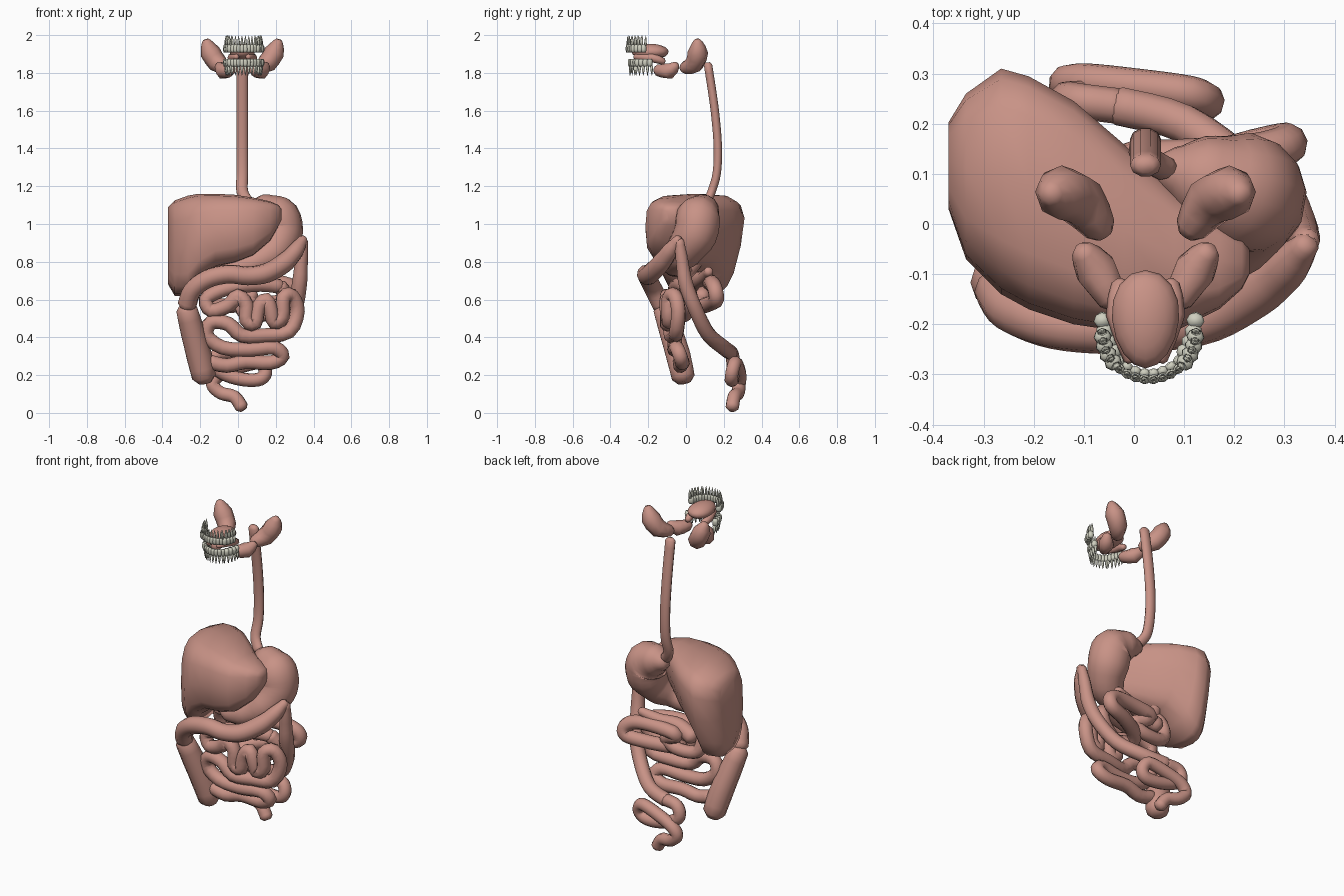
import bpy, bmesh
from math import sin, cos, pi, radians
from mathutils import Vector, Matrix


def material(name, rgb):
    m = bpy.data.materials.new(name)
    m.diffuse_color = (*rgb, 1)
    return m


FLESH = material("flesh", (0.58, 0.29, 0.24))
ENAMEL = material("enamel", (0.62, 0.62, 0.52))
MID = 0.023  # mirror plane of the mouth


def add(name, bm, mat=FLESH):
    bmesh.ops.recalc_face_normals(bm, faces=bm.faces)
    me = bpy.data.meshes.new(name)
    bm.to_mesh(me)
    bm.free()
    me.materials.append(mat)
    for p in me.polygons:
        p.use_smooth = True
    ob = bpy.data.objects.new(name, me)
    bpy.context.collection.objects.link(ob)
    return ob


def loft(bm, rings):
    rows = [[bm.verts.new(p) for p in r] for r in rings]
    n = len(rows[0])
    for a, b in zip(rows, rows[1:]):
        for i in range(n):
            bm.faces.new((a[i], a[(i + 1) % n], b[(i + 1) % n], b[i]))
    bm.faces.new(rows[0])
    bm.faces.new(rows[-1])


def tube(name, pts, r, radii=None, sides=10, steps=4, squash=1.0):
    """Round-ended tube through the points, with a spline path."""
    P = [Vector(p) for p in pts]
    R = radii or [r] * len(P)
    path = []
    for i in range(len(P) - 1):
        a, b, c, d = P[max(i - 1, 0)], P[i], P[i + 1], P[min(i + 2, len(P) - 1)]
        for k in range(steps):
            t = k / steps
            q = 0.5 * (2 * b + (c - a) * t + (2 * a - 5 * b + 4 * c - d) * t * t
                       + (3 * b - a - 3 * c + d) * t ** 3)
            s = t * t * (3 - 2 * t)
            path.append((q, R[i] * (1 - s) + R[i + 1] * s))
    path.append((P[-1], R[-1]))
    tan = [(path[min(i + 1, len(path) - 1)][0] - path[max(i - 1, 0)][0]).normalized()
           for i in range(len(path))]
    u = tan[0].orthogonal().normalized()
    if abs(tan[0].x) < 0.9:
        u = (Vector((1, 0, 0)) - tan[0] * tan[0].x).normalized()
    rings = []
    for i, (q, rad) in enumerate(path):
        u = (u - tan[i] * u.dot(tan[i])).normalized()
        v = tan[i].cross(u)

        def ring(off, f):
            return [q + tan[i] * off + (u * cos(2 * pi * j / sides)
                    + v * squash * sin(2 * pi * j / sides)) * rad * f for j in range(sides)]
        if i == 0:
            rings.append(ring(-rad * 0.5, 0.55))
        rings.append(ring(0, 1))
        if i == len(path) - 1:
            rings.append(ring(rad * 0.5, 0.55))
    bm = bmesh.new()
    loft(bm, rings)
    return add(name, bm)


# Oesophagus
tube("oesophagus", [(MID, .117, 1.84), (MID, .15, 1.62), (MID, .168, 1.42), (MID, .163, 1.27),
                    (MID, .135, 1.17), (.06, .11, 1.11)], .031, squash=.75)

# Stomach
tube("stomach", [(.07, .11, 1.08), (.14, .09, 1.07), (.21, .065, 1.03), (.225, .05, .95),
                 (.19, -.01, .86), (.1, -.06, .8), (0, -.06, .77), (-.06, -.03, .77)], 0,
     [.045, .09, .12, .118, .1, .07, .05, .04], sides=14)

# Liver: lofted rounded sections along x (x, y front, y back, z low, z high, backward lean)
sections = [(-.37, .03, .22, .68, 1.09, .03), (-.335, -.07, .29, .62, 1.125, .05),
            (-.265, -.14, .345, .62, 1.15, .055), (-.21, -.17, .33, .7, 1.16, .055),
            (-.12, -.2, .28, .77, 1.16, .055), (-.02, -.215, .19, .79, 1.155, .05),
            (.08, -.215, .09, .83, 1.14, .04), (.17, -.17, .02, .91, 1.12, .03),
            (.215, -.13, -.02, .99, 1.1, .01), (.23, -.1, -.05, 1.02, 1.08, 0)]
bm = bmesh.new()
rings = []
for x, y0, y1, z0, z1, lean in sections:
    ring = []
    for j in range(16):
        c, s = cos(2 * pi * j / 16), sin(2 * pi * j / 16)
        c, s = [abs(w) ** .62 * (1 if w > 0 else -1) for w in (c, s)]
        back = max(c, 0)
        ring.append((x, (y0 + y1) / 2 + c * (y1 - y0) / 2 + lean * (s - 1) * back,
                     (z0 + z1) / 2 + s * (z1 - z0) / 2))
    rings.append(ring)
loft(bm, rings)
add("liver", bm)

# Gallbladder, pancreas and duodenum
tube("gallbladder", [(-.13, 0, .73), (-.11, .05, .8), (-.09, .09, .88)], 0, [.035, .04, .025])
tube("pancreas", [(-.1, .08, .66), (0, .07, .7), (.12, .1, .72), (.22, .12, .75)], 0,
     [.045, .045, .035, .025])
tube("duodenum", [(-.06, -.03, .77), (-.13, .02, .75), (-.16, .06, .67), (-.13, .08, .58),
                  (0, .09, .57), (.08, .08, .61)], .038)

# Small intestine: back loops, then front coils
tube("jejunum", [(.08, .08, .61), (-.02, .12, .67), (.12, .13, .69), (.24, .14, .685),
                 (.3, .155, .65), (.29, .16, .6), (.18, .13, .58), (.06, .07, .56),
                 (.03, .01, .54), (.12, -.01, .52), (.21, .01, .56), (.25, .02, .62),
                 (.22, 0, .67)], .041)
tube("small_intestine", [
    (.22, 0, .67), (.12, -.03, .68), (0, -.05, .67), (-.1, -.06, .645), (-.17, -.06, .6),
    (-.14, -.07, .54), (-.05, -.09, .57), (.0, -.1, .62), (.045, -.1, .57), (.045, -.1, .49),
    (.09, -.1, .475), (.11, -.1, .56), (.15, -.1, .6), (.175, -.1, .54), (.19, -.09, .48),
    (.235, -.09, .51), (.24, -.09, .61), (.285, -.06, .62), (.315, -.04, .54), (.27, -.05, .43),
    (.14, -.06, .41), (.02, -.08, .41), (-.05, -.08, .47), (-.14, -.07, .48), (-.165, -.06, .41),
    (-.08, -.06, .345), (.06, -.06, .335), (.19, -.05, .345), (.235, -.03, .3), (.17, -.02, .265),
    (.04, -.02, .27), (-.06, -.03, .25), (-.15, -.03, .27)], .039, steps=3)

# Large intestine
tube("ascending_colon", [(-.18, -.015, .19), (-.205, -.04, .3), (-.24, -.08, .43), (-.272, -.12, .55)],
     0, [.064, .068, .064, .056], steps=2)
tube("transverse_colon", [(-.27, -.13, .57), (-.24, -.17, .65), (-.16, -.2, .71), (-.05, -.21, .735),
                          (.05, -.205, .725), (.15, -.185, .74), (.24, -.135, .79), (.3, -.09, .85),
                          (.345, -.04, .92)], 0,
     [.05, .05, .05, .05, .05, .052, .052, .045, .026])
tube("descending_colon", [(.345, -.035, .91), (.335, -.02, .8), (.325, 0, .68), (.3, .05, .55),
                          (.22, .115, .42), (.1, .2, .345), (-.03, .235, .32)], 0,
     [.026, .035, .04, .04, .04, .04, .04])
tube("sigmoid_colon", [(-.03, .235, .32), (-.11, .245, .31), (-.13, .25, .25), (-.06, .25, .2),
                       (.04, .245, .175), (.12, .24, .18), (.145, .245, .22), (.11, .26, .265),
                       (0, .275, .24), (-.1, .285, .2), (-.135, .28, .15), (-.09, .275, .105),
                       (-.02, .255, .085), (.02, .245, .03)], .036)

# Tongue
bm = bmesh.new()
bmesh.ops.create_uvsphere(bm, u_segments=16, v_segments=10, radius=1)
for v in bm.verts:
    taper = 1 + .12 * v.co.y
    v.co = (MID + v.co.x * .067 * taper, -.19 + v.co.y * .098, 1.912 + v.co.z * .042)
add("tongue", bm)

# Salivary glands, mirrored left and right
for side, sg in (("right", -1), ("left", 1)):
    def m(*pts):
        return [(MID + sg * x, y, z) for x, y, z in pts]
    tube(side + "_parotid_gland", m((.19, .06, 1.965), (.17, .063, 1.91), (.13, .045, 1.85),
         (.09, -.01, 1.825)), 0, [.026, .054, .052, .033], sides=8, steps=2)
    tube(side + "_submandibular_gland", m((.125, -.055, 1.84), (.1, -.09, 1.81), (.065, -.15, 1.815)),
         0, [.024, .044, .032], sides=8, steps=2)
    tube(side + "_sublingual_gland", m((.05, -.12, 1.86), (.055, -.18, 1.88), (.03, -.27, 1.885)),
         0, [.018, .024, .014], sides=8, steps=2)


# Teeth: blocky crown with pointed roots, repeated round each arch
def tooth(bm, pos, ang, up, w, d, roots):
    M = Matrix.Translation(pos) @ Matrix.Rotation(ang, 4, 'Z')
    prof = [(0, .75), (.012, 1), (.028, .95), (.04, .7)]
    loft(bm, [[M @ Vector((cos(t) * w * f, sin(t) * d * f, up * h))
               for t in [2 * pi * j / 8 for j in range(8)]] for h, f in prof])
    for k in range(roots):
        off = 0 if roots == 1 else (k - .5) * w
        rw = .7 * w / (1 if roots == 1 else 1.4)
        loft(bm, [[M @ Vector((off * (1 + h * 6) + cos(t) * rw * f, sin(t) * d * .6 * f, up * h))
                   for t in [2 * pi * j / 6 for j in range(6)]]
                  for h, f in [(.036, 1), (.065, .7), (.088, .1)]])


# (name, biting height, direction of the roots, arch centre y, arch depth)
for name, z, up, cy, depth in (("upper_teeth", 1.909, 1, -.215, .095),
                               ("lower_teeth", 1.874, -1, -.18, .118)):
    bm = bmesh.new()
    for i in range(16):
        a = radians(-84 + 168 * i / 15)
        molar = abs(i - 7.5) > 4
        pos = Vector((.03 + .093 * sin(a), cy - depth * cos(a), z))
        tooth(bm, pos, a, up, .016 if molar else .012, .018 if molar else .01, 2 if molar else 1)
    add(name, bm, ENAMEL)
